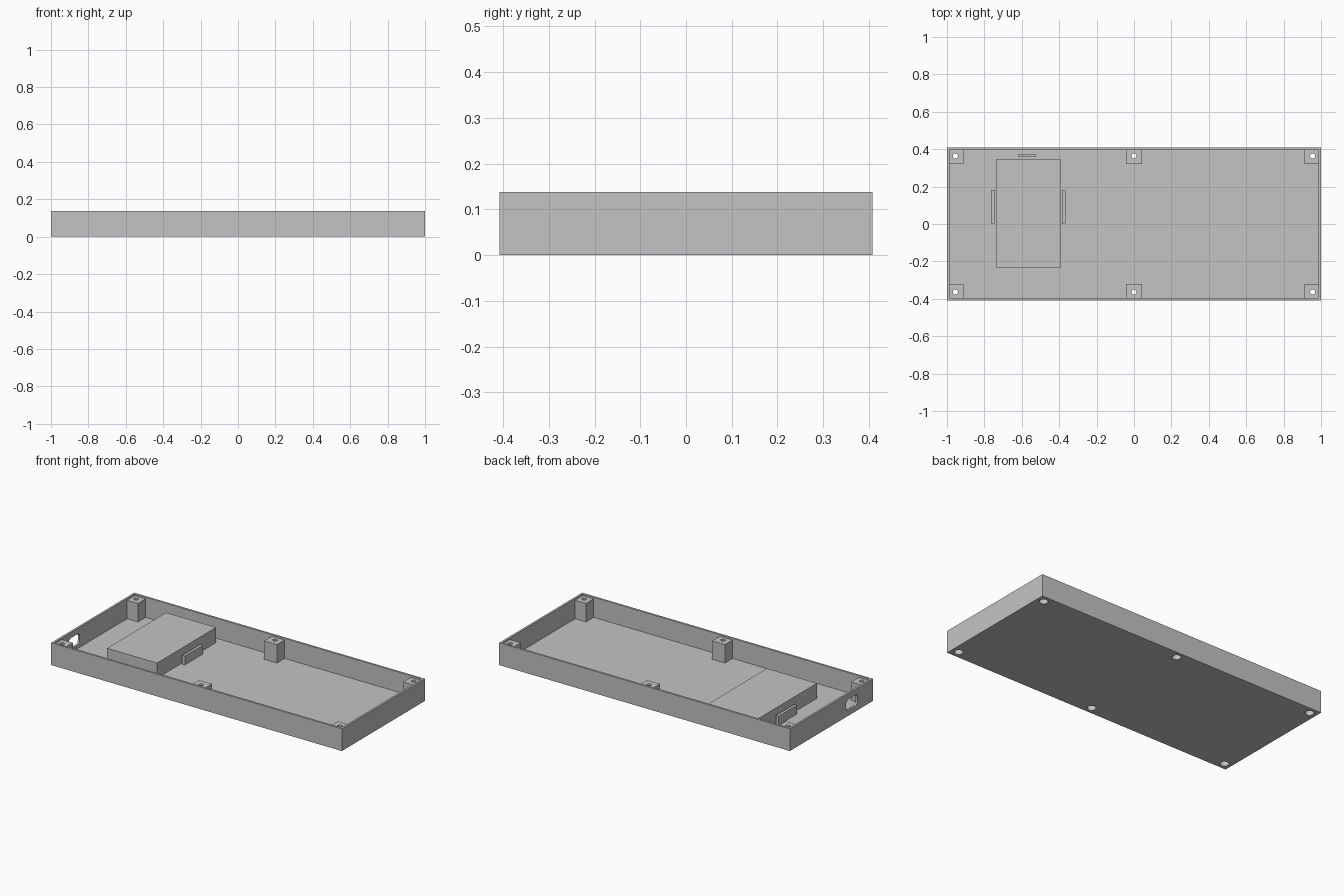
import bpy, bmesh, math
from mathutils import Matrix, Vector

if "Cube" in bpy.data.objects:
    bpy.data.objects.remove(bpy.data.objects["Cube"], do_unlink=True)

grey = bpy.data.materials.new("plain_grey")
grey.use_nodes = True
grey.diffuse_color = (0.55, 0.55, 0.55, 1)
grey.node_tree.nodes["Principled BSDF"].inputs["Base Color"].default_value = grey.diffuse_color

HALF_X, HALF_Y, HEIGHT = 1.0, 0.408, 0.138
WALL, FLOOR, POST_TOP = 0.013, 0.013, 0.128
EMBED = 0.006


def add_box(bm, lo, hi):
    lo, hi = Vector(lo), Vector(hi)
    m = Matrix.Translation((lo + hi) / 2) @ Matrix.Diagonal((*(hi - lo), 1))
    bmesh.ops.create_cube(bm, size=1, matrix=m)


def add_cylinder(bm, x, y, radius, z0, z1):
    bmesh.ops.create_cone(bm, cap_ends=True, segments=32, radius1=radius, radius2=radius,
                          depth=z1 - z0, matrix=Matrix.Translation((x, y, (z0 + z1) / 2)))


def finish(name, bm, cutter=False):
    mesh = bpy.data.meshes.new(name)
    bm.to_mesh(mesh)
    bm.free()
    mesh.materials.append(grey)
    ob = bpy.data.objects.new(name, mesh)
    bpy.context.collection.objects.link(ob)
    if cutter:
        ob.hide_render = True
        ob.display_type = 'WIRE'
        ob.hide_set(True)
    return ob


def box(name, lo, hi, cutter=False):
    bm = bmesh.new()
    add_box(bm, lo, hi)
    return finish(name, bm, cutter)


def cut(target, *cutters):
    for c in cutters:
        mod = target.modifiers.new(c.name, 'BOOLEAN')
        mod.operation, mod.solver, mod.object = 'DIFFERENCE', 'EXACT', c


# Screw positions: four corners and the middle of each long side
screws = [(x, s * 0.364) for x in (-0.955, 0, 0.955) for s in (-1, 1)]

# Open tray
tray = box("tray", (-HALF_X, -HALF_Y, 0), (HALF_X, HALF_Y, HEIGHT))
cavity = box("cavity_cutter", (WALL - HALF_X, WALL - HALF_Y, FLOOR),
             (HALF_X - WALL, HALF_Y - WALL, 0.3), cutter=True)

# Screw posts, sunk slightly into the floor and walls
bm = bmesh.new()
edge_x, edge_y = HALF_X - EMBED, HALF_Y - EMBED
for x, y in screws:
    x0, x1 = x - 0.044, x + 0.044
    if x:
        x0, x1 = sorted((math.copysign(0.912, x), math.copysign(edge_x, x)))
    y0, y1 = sorted((math.copysign(0.32, y), math.copysign(edge_y, y)))
    add_box(bm, (x0, y0, EMBED), (x1, y1, POST_TOP))
posts = finish("screw_posts", bm)

# Screw bores with wider head recesses from below
bores, recesses = bmesh.new(), bmesh.new()
for x, y in screws:
    add_cylinder(bores, x, y, 0.0135, -0.1, 0.3)
    add_cylinder(recesses, x, y, 0.025, -0.1, 0.07)
bore_cutter = finish("bore_cutter", bores, cutter=True)
recess_cutter = finish("screw_head_cutter", recesses, cutter=True)

# Rounded cable port through the -x wall
bm = bmesh.new()
port_y, port_z, half_w, half_h, r = -0.2, 0.069, 0.055, 0.034, 0.022
ring = []
for i in range(24):
    a = math.tau * (i + 0.5) / 24
    sy, sz = math.copysign(1, math.cos(a)), math.copysign(1, math.sin(a))
    ring.append(bm.verts.new((-1.1, port_y + sy * (half_w - r) + r * math.cos(a),
                              port_z + sz * (half_h - r) + r * math.sin(a))))
face = bm.faces.new(ring)
side = bmesh.ops.extrude_face_region(bm, geom=[face])
bmesh.ops.translate(bm, vec=(0.16, 0, 0),
                    verts=[v for v in side["geom"] if isinstance(v, bmesh.types.BMVert)])
bmesh.ops.recalc_face_normals(bm, faces=bm.faces)
port_cutter = finish("cable_port_cutter", bm, cutter=True)

cut(tray, cavity, port_cutter, bore_cutter, recess_cutter)
cut(posts, bore_cutter, recess_cutter)

# Battery block and the three retaining tabs around it
box("battery_block", (-0.738, -0.232, EMBED), (-0.394, 0.348, 0.107))
for name, x in (("right_tab", -0.756), ("left_tab", -0.376)):
    box(name, (x - 0.009, 0.002, EMBED), (x + 0.009, 0.182, 0.068))
box("back_tab", (-0.618, 0.358, EMBED), (-0.527, 0.374, 0.068))
